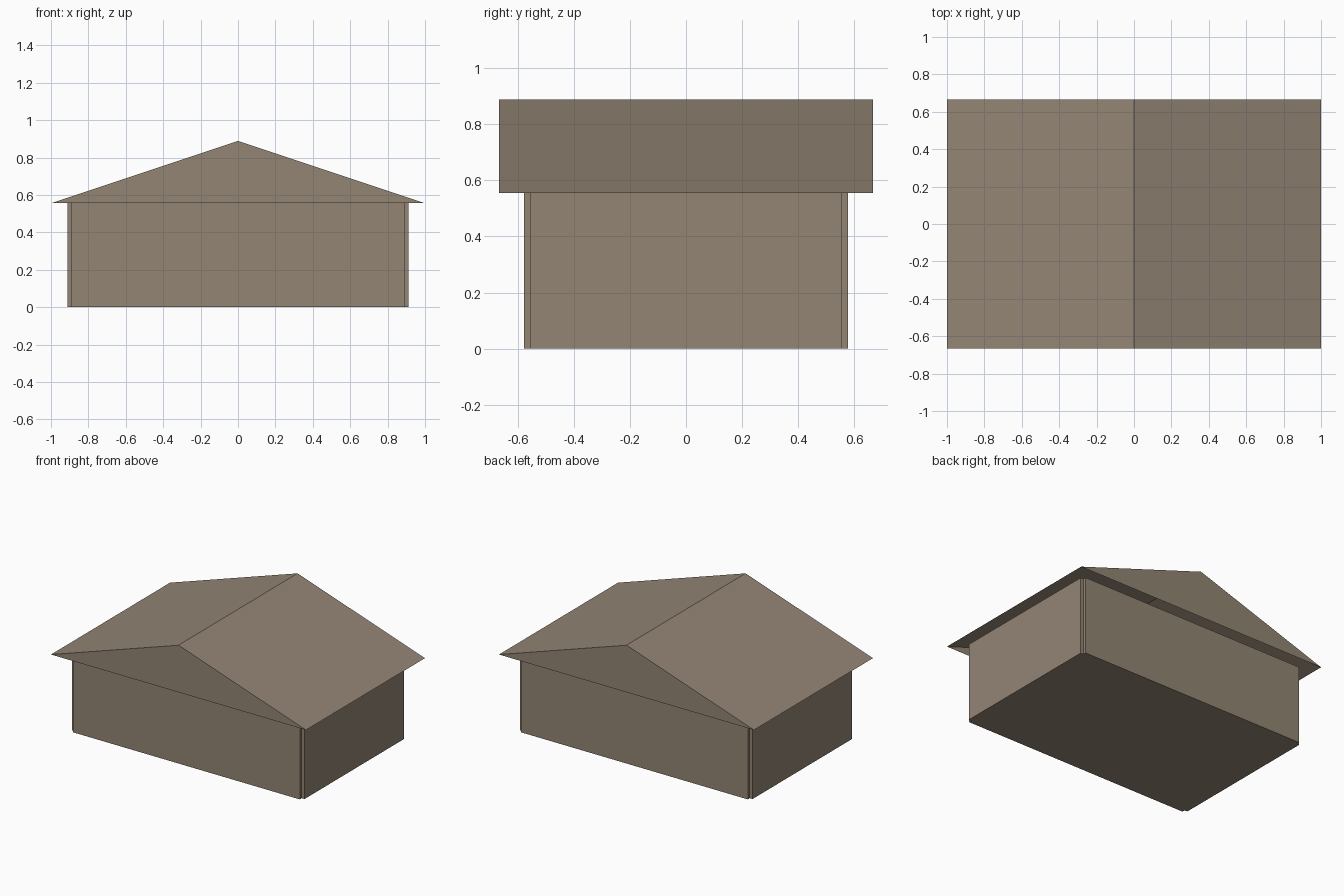
import bpy
import bmesh

if "Cube" in bpy.data.objects:
    bpy.data.objects.remove(bpy.data.objects["Cube"])

U = 1 / 9  # module: roof is 18 x 12, walls 5 high, roof 3 high

mat = bpy.data.materials.new("warm taupe")
mat.diffuse_color = (0.29, 0.235, 0.175, 1)
mat.use_nodes = True
mat.node_tree.nodes["Principled BSDF"].inputs["Base Color"].default_value = mat.diffuse_color


def add_object(name, bm):
    mesh = bpy.data.meshes.new(name)
    bm.to_mesh(mesh)
    bm.free()
    mesh.materials.append(mat)
    obj = bpy.data.objects.new(name, mesh)
    bpy.context.collection.objects.link(obj)
    return obj


def box(name, size, centre):
    bm = bmesh.new()
    bmesh.ops.create_cube(bm, size=1)
    bmesh.ops.scale(bm, vec=[s * U for s in size], verts=bm.verts)
    bmesh.ops.translate(bm, vec=[c * U for c in centre], verts=bm.verts)
    return add_object(name, bm)


# Floor slab, flush with the wall bottoms
box("floor", (16, 10, 0.2), (0, 0, 0.1))

# Four wall panels, leaving a small notch at each corner
for side, name in ((-1, "front_wall"), (1, "back_wall")):
    box(name, (16, 0.4, 5), (0, side * 5, 2.5))
for side, name in ((-1, "left_wall"), (1, "right_wall")):
    box(name, (0.4, 10, 5), (side * 8, 0, 2.5))

# Gable roof: two slopes and two gable ends, open underneath
bm = bmesh.new()
front, back = ([bm.verts.new((x * U, y * U, z * U))
                for x, z in ((-9, 5), (9, 5), (0, 8))] for y in (-6, 6))
bm.faces.new(front)
bm.faces.new(back[::-1])
bm.faces.new((front[1], back[1], back[2], front[2]))
bm.faces.new((front[2], back[2], back[0], front[0]))
add_object("gable_roof", bm)
